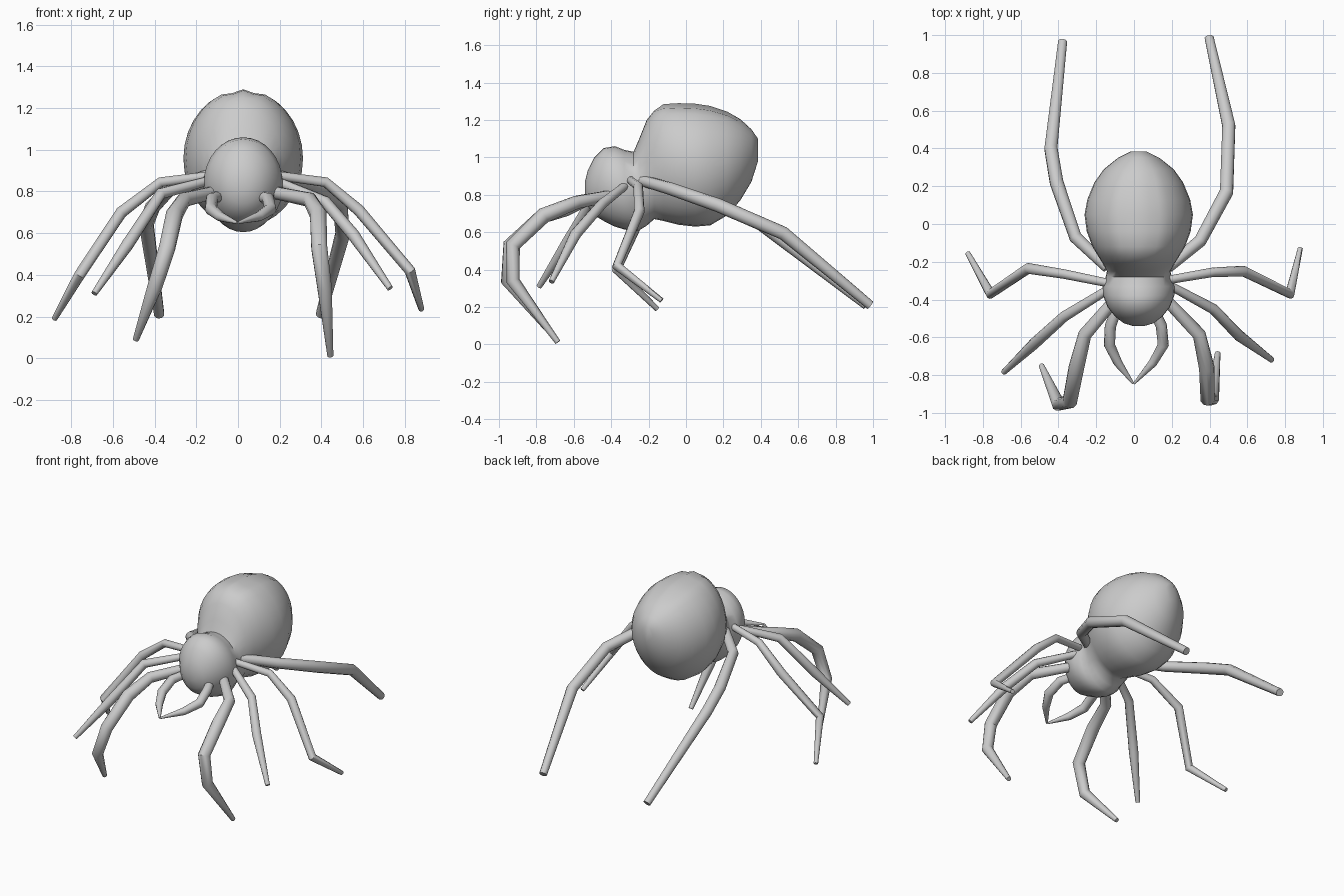
import bpy, bmesh
from math import sin, cos, pi


def finish(ob, angle):
    bpy.ops.object.select_all(action='DESELECT')
    ob.select_set(True)
    bpy.context.view_layer.objects.active = ob
    bpy.ops.object.shade_smooth_by_angle(angle=angle)


def limb(name, pts, radii):
    """Tapered, jointed tube through the given points."""
    cu = bpy.data.curves.new(name, 'CURVE')
    cu.dimensions = '3D'
    cu.bevel_depth = 1.0
    cu.bevel_resolution = 3
    cu.use_fill_caps = True
    sp = cu.splines.new('POLY')
    sp.points.add(len(pts) - 1)
    for p, co, r in zip(sp.points, pts, radii):
        p.co = (*co, 1)
        p.radius = r
    ob = bpy.data.objects.new(name, cu)
    bpy.context.collection.objects.link(ob)
    bpy.ops.object.select_all(action='DESELECT')
    ob.select_set(True)
    bpy.context.view_layer.objects.active = ob
    bpy.ops.object.convert(target='MESH')
    finish(bpy.context.object, 0.7)


# Body: head and abdomen as one loft of ellipses (y, bottom z, top z, half width)
SECTIONS = [
    (-0.54, 0.80, 0.87, 0.03), (-0.525, 0.74, 0.93, 0.08),
    (-0.49, 0.69, 1.00, 0.125), (-0.44, 0.66, 1.05, 0.165),
    (-0.38, 0.63, 1.06, 0.188), (-0.33, 0.615, 1.04, 0.192),
    (-0.28, 0.605, 1.03, 0.175), (-0.25, 0.61, 1.10, 0.168),
    (-0.21, 0.635, 1.20, 0.19), (-0.17, 0.67, 1.25, 0.215),
    (-0.12, 0.66, 1.285, 0.245), (-0.04, 0.64, 1.29, 0.275),
    (0.05, 0.63, 1.287, 0.287), (0.13, 0.637, 1.275, 0.272),
    (0.22, 0.69, 1.245, 0.235), (0.29, 0.77, 1.205, 0.185),
    (0.35, 0.87, 1.15, 0.11), (0.385, 0.98, 1.10, 0.04),
]
N, CX = 32, 0.025
bm = bmesh.new()
rings = []
for y, zb, zt, w in SECTIONS:
    ring = []
    for i in range(N):
        a = 2 * pi * i / N
        z = (zb + zt) / 2 + (zt - zb) / 2 * cos(a)
        # shallow lengthwise creases on the back
        if i in (1, N - 1) and -0.15 < y < 0.25:
            z -= 0.012
        ring.append(bm.verts.new((CX + w * sin(a), y, z)))
    rings.append(ring)
for r0, r1 in zip(rings, rings[1:]):
    for i in range(N):
        j = (i + 1) % N
        bm.faces.new((r0[i], r0[j], r1[j], r1[i]))
bm.faces.new(rings[0])
bm.faces.new(rings[-1])
bmesh.ops.recalc_face_normals(bm, faces=bm.faces)
me = bpy.data.meshes.new("body")
bm.to_mesh(me)
bm.free()
body = bpy.data.objects.new("body", me)
bpy.context.collection.objects.link(body)
finish(body, 1.0)

# Legs, front pair to rear pair; the pose differs slightly on each side
R1 = (0.030, 0.036, 0.042, 0.040, 0.036, 0.015)
limb("front_leg_left", [(-0.10, -0.40, 0.80), (-0.26, -0.585, 0.76), (-0.305, -0.76, 0.69),
     (-0.34, -0.94, 0.53), (-0.40, -0.955, 0.34), (-0.49, -0.75, 0.09)], R1)
limb("front_leg_right", [(0.15, -0.38, 0.80), (0.345, -0.585, 0.76), (0.385, -0.76, 0.69),
     (0.39, -0.925, 0.53), (0.415, -0.925, 0.34), (0.443, -0.685, 0.012)], R1)

R2 = (0.022, 0.028, 0.030, 0.015)
limb("second_leg_left", [(-0.11, -0.33, 0.86), (-0.37, -0.49, 0.79),
     (-0.53, -0.635, 0.545), (-0.69, -0.785, 0.31)], R2)
limb("second_leg_right", [(0.16, -0.31, 0.86), (0.42, -0.45, 0.75),
     (0.555, -0.59, 0.59), (0.73, -0.72, 0.335)], R2)

R3 = (0.022, 0.025, 0.029, 0.027, 0.014)
limb("third_leg_left", [(-0.10, -0.32, 0.88), (-0.37, -0.265, 0.845), (-0.56, -0.235, 0.70),
     (-0.76, -0.37, 0.40), (-0.88, -0.155, 0.19)], R3)
limb("third_leg_right", [(0.16, -0.30, 0.88), (0.42, -0.255, 0.845), (0.58, -0.25, 0.71),
     (0.825, -0.37, 0.42), (0.88, -0.13, 0.235)], R3)

R4 = (0.030, 0.034, 0.037, 0.036, 0.025)
limb("rear_leg_left", [(-0.14, -0.23, 0.875), (-0.31, -0.07, 0.83), (-0.41, 0.22, 0.725),
     (-0.44, 0.40, 0.645), (-0.378, 0.965, 0.21)], R4)
limb("rear_leg_right", [(0.18, -0.23, 0.875), (0.35, -0.09, 0.835), (0.49, 0.17, 0.745),
     (0.502, 0.52, 0.595), (0.398, 0.985, 0.21)], R4)

# Feelers curving together in front of the head
RF = (0.026, 0.030, 0.030, 0.024, 0.006)
limb("feeler_left", [(-0.08, -0.42, 0.78), (-0.125, -0.54, 0.765), (-0.13, -0.64, 0.715),
     (-0.085, -0.735, 0.68), (-0.004, -0.845, 0.65)], RF)
limb("feeler_right", [(0.09, -0.42, 0.78), (0.145, -0.54, 0.765), (0.155, -0.64, 0.715),
     (0.10, -0.735, 0.68), (0.0, -0.845, 0.65)], RF)
